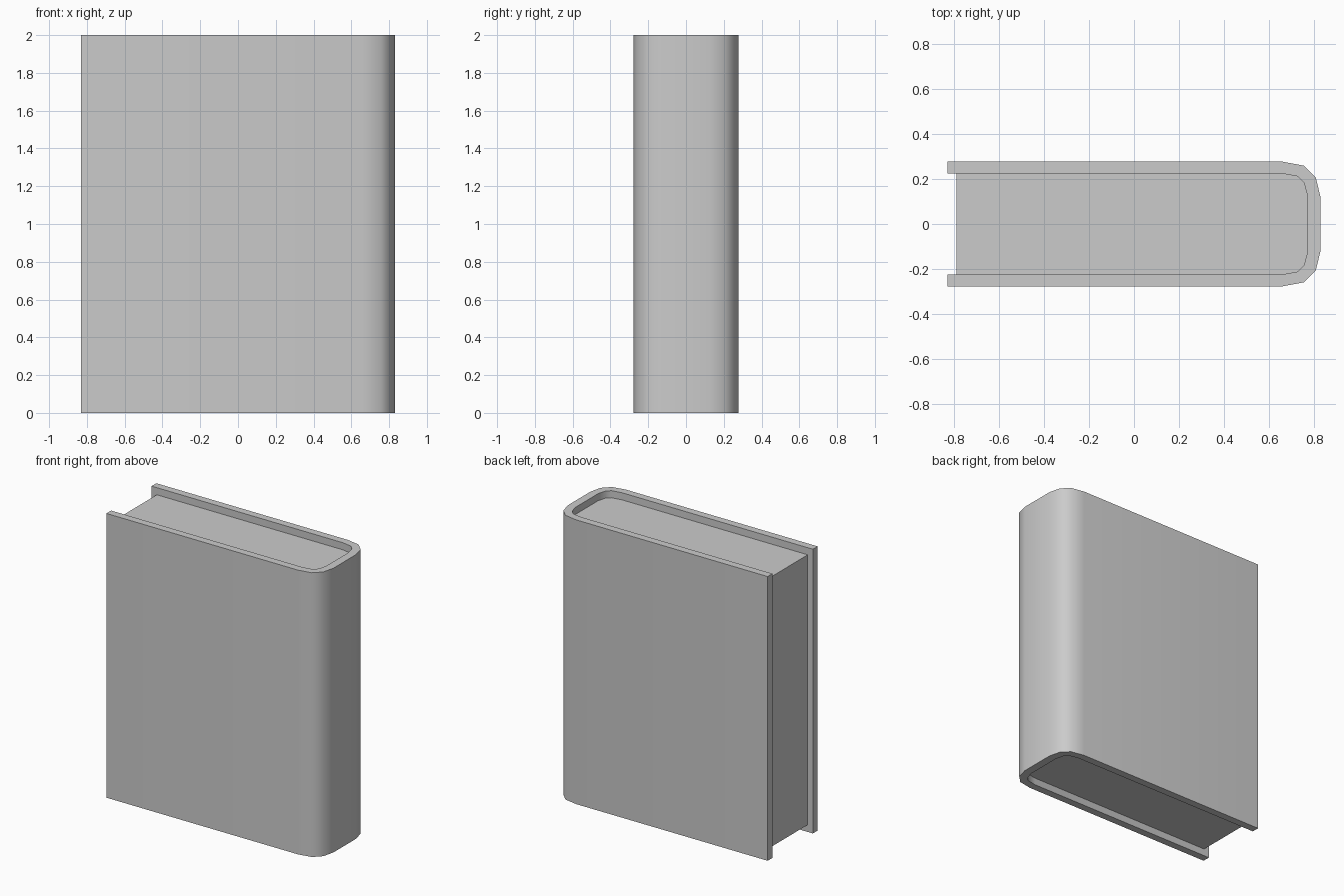
import bpy, bmesh
from math import radians

if "Cube" in bpy.data.objects:
    bpy.data.objects.remove(bpy.data.objects["Cube"])

HEIGHT, RECESS = 2.0, 0.05

# Half profiles, running from the fore edge round to the spine (y > 0 side)
OUTER = [(-0.83, 0.278), (0.66, 0.278), (0.757, 0.26), (0.81, 0.207), (0.83, 0.125)]
INNER = [(-0.83, 0.225), (0.66, 0.225), (0.73, 0.212), (0.758, 0.183), (0.773, 0.125)]
FORE_EDGE = -0.79


def mirrored(half):
    """Complete a half profile across the x axis."""
    return half + [(x, -y) for x, y in reversed(half)]


def extrude_faces(name, points, faces, z0, z1):
    """Extrude flat faces (index lists into points) from z0 to z1."""
    bm = bmesh.new()
    verts = [bm.verts.new((x, y, z0)) for x, y in points]
    flat = [bm.faces.new([verts[i] for i in f]) for f in faces]
    ext = bmesh.ops.extrude_face_region(bm, geom=flat, use_keep_orig=True)
    moved = [g for g in ext["geom"] if isinstance(g, bmesh.types.BMVert)]
    bmesh.ops.translate(bm, verts=moved, vec=(0, 0, z1 - z0))
    bmesh.ops.recalc_face_normals(bm, faces=bm.faces)
    mesh = bpy.data.meshes.new(name)
    bm.to_mesh(mesh)
    bm.free()
    obj = bpy.data.objects.new(name, mesh)
    bpy.context.collection.objects.link(obj)
    bpy.ops.object.select_all(action="DESELECT")
    obj.select_set(True)
    bpy.context.view_layer.objects.active = obj
    bpy.ops.object.shade_smooth_by_angle(angle=radians(45))
    return obj


# Cover: a U-shaped band of boards wrapping round the spine
outer, inner = mirrored(OUTER), mirrored(INNER)
n = len(outer)
band = [(i, i + 1, n + i + 1, n + i) for i in range(n - 1)]
extrude_faces("cover", outer + inner, band, 0, HEIGHT)

# Page block: fills the inside of the cover, recessed at top, bottom and fore edge
block = mirrored([(FORE_EDGE, INNER[0][1])] + INNER[1:])
extrude_faces("pages", block, [range(len(block))], RECESS, HEIGHT - RECESS)
